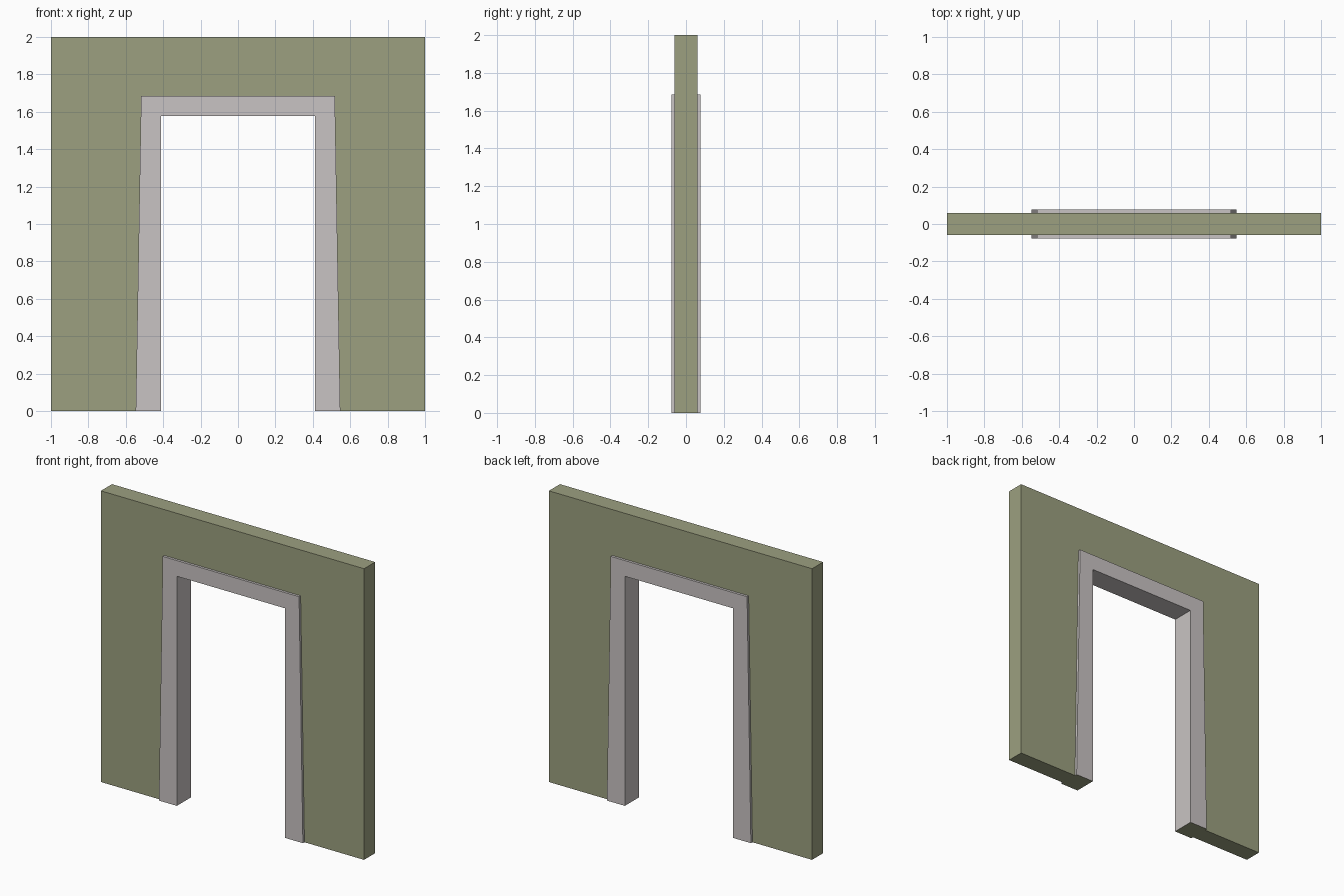
import bpy, bmesh

if "Cube" in bpy.data.objects:
    bpy.data.objects.remove(bpy.data.objects["Cube"])


def material(name, rgb):
    m = bpy.data.materials.new(name)
    m.diffuse_color = (*rgb, 1.0)
    m.use_nodes = True
    m.node_tree.nodes["Principled BSDF"].inputs["Base Color"].default_value = m.diffuse_color
    return m


OLIVE = material("olive_plaster", (0.333, 0.352, 0.216))
GREY = material("pale_grey_trim", (0.584, 0.552, 0.546))


def arch(name, outer, inner, depth, mats):
    """Upside-down U: outer and inner are right-hand (x, z) edges, bottom then top."""
    def path(edge):
        return edge + [(-x, z) for x, z in reversed(edge)]
    o, i = path(outer), path(inner)
    bm = bmesh.new()
    ov = [bm.verts.new((x, -depth, z)) for x, z in o]
    iv = [bm.verts.new((x, -depth, z)) for x, z in i]
    front = [bm.faces.new((ov[k], ov[k + 1], iv[k + 1], iv[k])) for k in range(3)]
    ext = bmesh.ops.extrude_face_region(bm, geom=front, use_keep_orig=True)
    moved = [g for g in ext["geom"] if isinstance(g, bmesh.types.BMVert)]
    bmesh.ops.translate(bm, vec=(0, 2 * depth, 0), verts=moved)
    bmesh.ops.recalc_face_normals(bm, faces=bm.faces)
    # faces standing on the floor take the last material
    for f in bm.faces:
        if all(v.co.z < 1e-5 for v in f.verts):
            f.material_index = len(mats) - 1
    me = bpy.data.meshes.new(name)
    bm.to_mesh(me)
    bm.free()
    for m in mats:
        me.materials.append(m)
    ob = bpy.data.objects.new(name, me)
    bpy.context.collection.objects.link(ob)
    return ob


frame_edge = [(0.547, 0.0), (0.518, 1.685)]

# Wall panel with a tapered opening
arch("wall", [(1.0, 0.0), (1.0, 2.0)], frame_edge, 0.06, [OLIVE])

# Door frame, proud of the wall on both sides, lining the opening
arch("door_frame", frame_edge, [(0.411, 0.0), (0.411, 1.577)], 0.077, [GREY, OLIVE])
